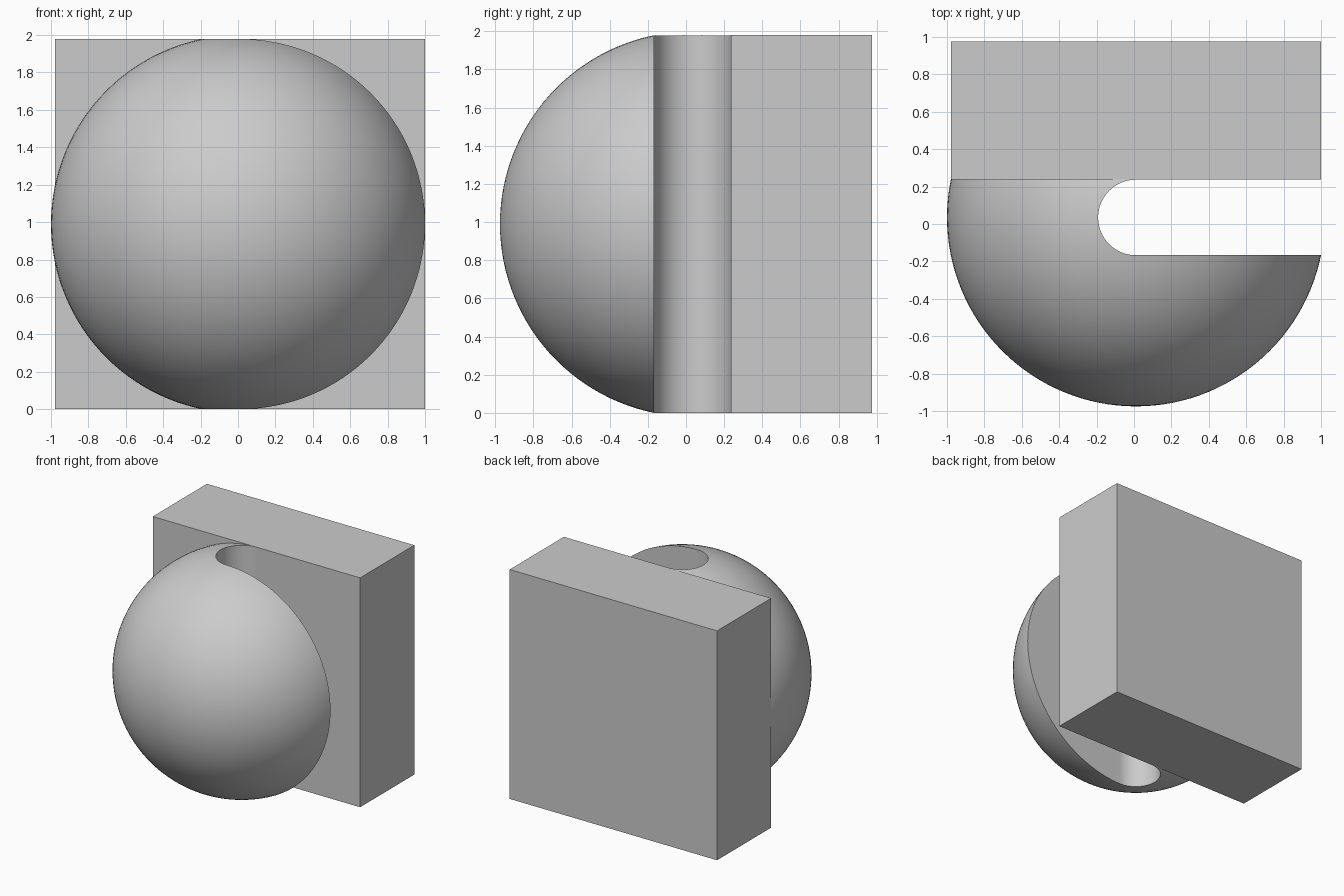
import bpy, bmesh, math
from mathutils import Matrix, Vector

if "Cube" in bpy.data.objects:
    bpy.data.objects.remove(bpy.data.objects["Cube"])

R = 2 / 1.98                 # ball radius
S = 0.2 * R                  # slot radius
H = math.sqrt(R * R - S * S) # half size of the square block
CX, CY, CZ = 1 - H, 0.035, H # ball centre
BACK = 0.975


def make_object(name, bm):
    bmesh.ops.recalc_face_normals(bm, faces=bm.faces[:])
    mesh = bpy.data.meshes.new(name)
    bm.to_mesh(mesh)
    bm.free()
    obj = bpy.data.objects.new(name, mesh)
    bpy.context.collection.objects.link(obj)
    return obj


# Ball, poles along y so the cut against the block is a clean circle
bm = bmesh.new()
bmesh.ops.create_uvsphere(bm, u_segments=128, v_segments=64, radius=R,
                          matrix=Matrix.Translation((CX, CY, CZ))
                          @ Matrix.Rotation(math.pi / 2, 4, 'X'))
ball = make_object("slotted_ball", bm)

# Slot cutter: round inner end, open to the right, overrunning the block face
N = 48
profile = [(S * math.cos(a), S * math.sin(a))
           for a in (math.pi / 2 + math.pi * i / N for i in range(N + 1))]
profile += [(2, -S), (2, 2), (0, 2)]
bm = bmesh.new()
face = bm.faces.new([bm.verts.new((CX + x, CY + y, -1)) for x, y in profile])
ext = bmesh.ops.extrude_face_region(bm, geom=[face])
bmesh.ops.translate(bm, vec=(0, 0, 4),
                    verts=[g for g in ext["geom"] if isinstance(g, bmesh.types.BMVert)])
cutter = make_object("slot_cutter", bm)
cutter.hide_render = True

mod = ball.modifiers.new("slot", 'BOOLEAN')
mod.operation = 'DIFFERENCE'
mod.solver = 'EXACT'
mod.object = cutter
bpy.context.view_layer.objects.active = ball
ball.select_set(True)
bpy.ops.object.modifier_apply(modifier=mod.name)
bpy.data.objects.remove(cutter)

# Trim the ball where it meets the block
bm = bmesh.new()
bm.from_mesh(ball.data)
bmesh.ops.bisect_plane(bm, geom=bm.verts[:] + bm.edges[:] + bm.faces[:],
                       plane_co=Vector((0, CY + S, 0)), plane_no=Vector((0, 1, 0)),
                       clear_outer=True)
bm.to_mesh(ball.data)
bm.free()
bpy.ops.object.shade_smooth_by_angle(angle=math.radians(30))

# Square block behind the ball
front = CY + S
bm = bmesh.new()
bmesh.ops.create_cube(bm, size=1,
                      matrix=Matrix.Translation((CX, (front + BACK) / 2, CZ))
                      @ Matrix.Diagonal((2 * H, BACK - front, 2 * H, 1)))
make_object("back_block", bm)
